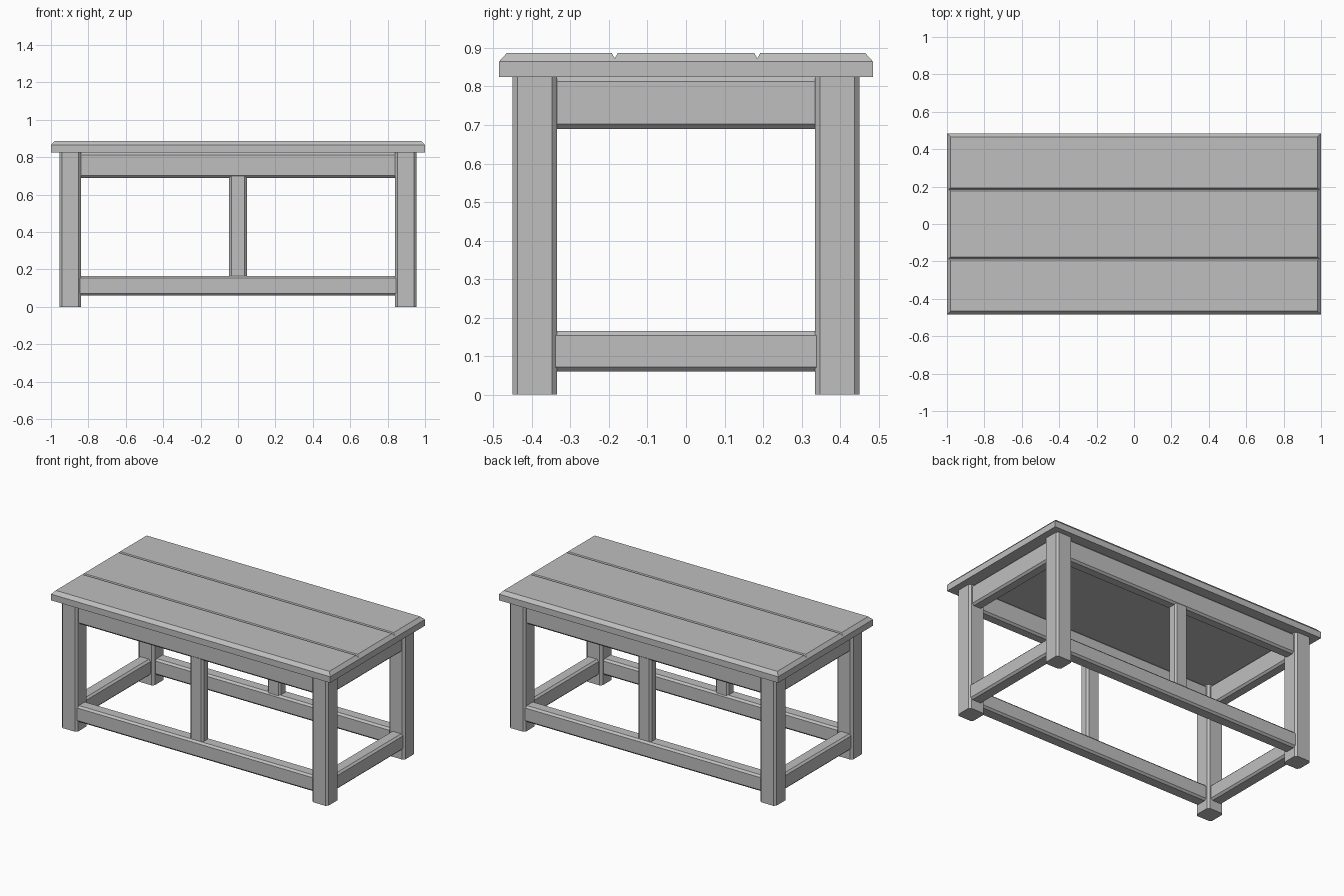
import bpy, bmesh

if "Cube" in bpy.data.objects:
    bpy.data.objects.remove(bpy.data.objects["Cube"])

grey = bpy.data.materials.new("plain grey")
grey.diffuse_color = (0.52, 0.52, 0.52, 1)
grey.use_nodes = True
grey.node_tree.nodes["Principled BSDF"].inputs["Base Color"].default_value = grey.diffuse_color


def finish(name, bm):
    bmesh.ops.recalc_face_normals(bm, faces=bm.faces[:])
    me = bpy.data.meshes.new(name)
    bm.to_mesh(me)
    bm.free()
    me.materials.append(grey)
    ob = bpy.data.objects.new(name, me)
    bpy.context.collection.objects.link(ob)
    return ob


def beam(name, lo, hi, axis, bevel=0.012):
    """Box from lo to hi, with the four edges along the axis chamfered."""
    bm = bmesh.new()
    bmesh.ops.create_cube(bm, size=1)
    for v in bm.verts:
        v.co = [lo[i] if v.co[i] < 0 else hi[i] for i in range(3)]
    edges = [e for e in bm.edges
             if abs(e.verts[0].co[axis] - e.verts[1].co[axis]) > 1e-5]
    bmesh.ops.bevel(bm, geom=edges, offset=bevel, segments=1, affect='EDGES')
    return finish(name, bm)


# Table top: chamfered slab with two V grooves between the boards
HALF_Y, Z0, Z1, Z2, CH = 0.485, 0.825, 0.865, 0.887, 0.02
G, GW, GZ = 0.185, 0.008, 0.873
right = [(G, GZ), (G + GW, Z2), (HALF_Y - CH, Z2), (HALF_Y, Z1)]
half = [(G - GW, Z2)] + right
upper = [(-y, z) for y, z in reversed(half)] + half
section = upper + [(HALF_Y, Z0), (-HALF_Y, Z0)]
bm = bmesh.new()
rings = []
for s in (-1, 1):
    ring = [bm.verts.new((s * (1 - max(0, z - Z1) * CH / (Z2 - Z1)), y, z))
            for y, z in section]
    n = len(upper)
    bm.faces.new(ring[:n])                                    # end chamfer
    bm.faces.new((ring[n - 1], ring[n], ring[n + 1], ring[0]))  # end face
    rings.append(ring)
for i in range(len(section)):
    j = (i + 1) % len(section)
    bm.faces.new((rings[0][i], rings[0][j], rings[1][j], rings[1][i]))
finish("table_top", bm)

# Legs
LX, LY, W = 0.955, 0.45, 0.115
for sx, nx in ((-1, "left"), (1, "right")):
    for sy, ny in ((-1, "front"), (1, "back")):
        xs = sorted((sx * LX, sx * (LX - W)))
        ys = sorted((sy * LY, sy * (LY - W)))
        beam(f"{ny}_{nx}_leg", (xs[0], ys[0], 0), (xs[1], ys[1], Z0), 2, 0.013)


def rails(name, recess, thick, z0, z1, over):
    """Four rails joining the legs, set back from their outer faces."""
    for s, side in ((-1, "front"), (1, "back")):
        y = sorted((s * (LY - recess), s * (LY - recess - thick)))
        e = LX - W + over
        beam(f"{side}_{name}", (-e, y[0], z0), (e, y[1], z1), 0)
    for s, side in ((-1, "left"), (1, "right")):
        x = sorted((s * (LX - recess), s * (LX - recess - thick)))
        e = LY - W + over
        beam(f"{side}_{name}", (x[0], -e, z0), (x[1], e, z1), 1)


rails("apron", 0.02, 0.075, 0.69, Z0, 0.006)
rails("stretcher", 0.009, 0.085, 0.06, 0.165, 0.008)

# Centre posts between stretcher and apron
for s, side in ((-1, "front"), (1, "back")):
    y = sorted((s * (LY - 0.021), s * (LY - 0.088)))
    beam(f"{side}_centre_post", (-0.047, y[0], 0.16), (0.047, y[1], 0.70), 2)
